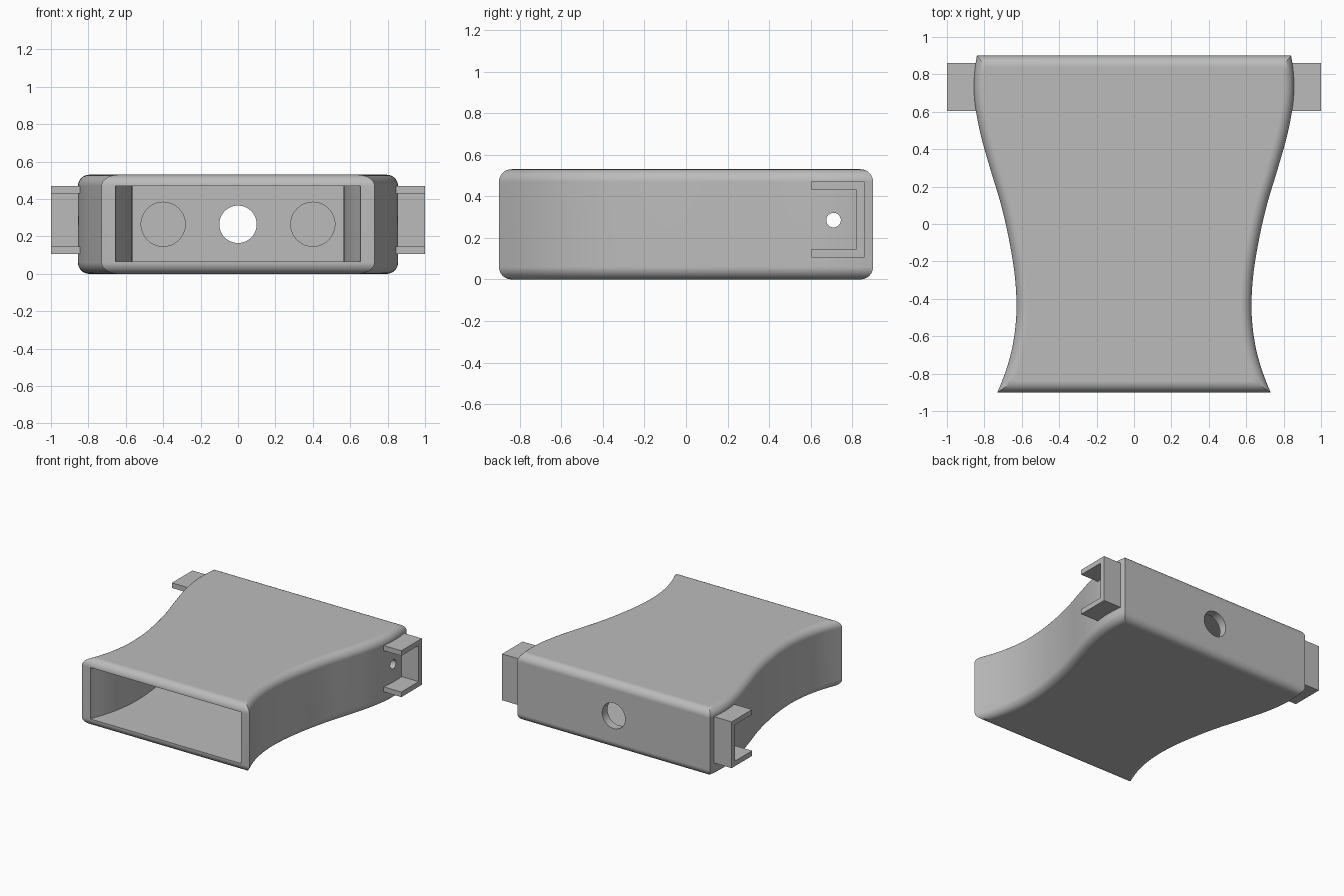
import bpy, bmesh, math
from mathutils import Matrix

old = bpy.data.objects.get("Cube")
if old:
    bpy.data.objects.remove(old, do_unlink=True)

HEIGHT, HALF_LEN, FILLET, WALL = 0.53, 0.9, 0.06, 0.065
MID = HEIGHT / 2
# Half widths of the waisted outline, every 0.2 along y (one extra at each end)
WIDTHS = [0.83, 0.73, 0.66, 0.63, 0.635, 0.665, 0.71, 0.77, 0.825, 0.855, 0.84, 0.78]

grey = bpy.data.materials.new("plain grey")
grey.use_nodes = True
grey.diffuse_color = (0.5, 0.5, 0.5, 1)
grey.node_tree.nodes["Principled BSDF"].inputs["Base Color"].default_value = (0.5, 0.5, 0.5, 1)


def half_width(y, inset):
    """Smooth outline half width at y, moved inward by inset."""
    t = (max(-HALF_LEN, min(HALF_LEN, y)) + HALF_LEN) / 0.2
    i = min(int(t), len(WIDTHS) - 4)
    t -= i
    a, b, c, d = WIDTHS[i:i + 4]
    k1, k2, k3 = (c - a) / 2, a - 2.5 * b + 2 * c - d / 2, (d - a) / 2 + 1.5 * (b - c)
    slope = (k1 + 2 * k2 * t + 3 * k3 * t * t) / 0.2
    return b + k1 * t + k2 * t * t + k3 * t ** 3 - inset * math.hypot(1, slope)


def make_object(name, bm):
    bmesh.ops.recalc_face_normals(bm, faces=bm.faces)
    mesh = bpy.data.meshes.new(name)
    bm.to_mesh(mesh)
    bm.free()
    mesh.materials.append(grey)
    obj = bpy.data.objects.new(name, mesh)
    bpy.context.collection.objects.link(obj)
    return obj


def waisted_solid(name, layers, y0, y1, steps=48):
    """Stack outlines; each layer is (inset, z, end trim)."""
    bm = bmesh.new()
    rings = []
    for inset, z, trim in layers:
        ys = [y0 + trim + (y1 - y0 - 2 * trim) * i / steps for i in range(steps + 1)]
        right = [(half_width(y, inset), y, z) for y in ys]
        left = [(-x, y, z) for x, y, z in reversed(right)]
        rings.append([bm.verts.new(p) for p in right + left])
    for low, high in zip(rings, rings[1:]):
        for i in range(len(low)):
            j = (i + 1) % len(low)
            bm.faces.new((low[i], low[j], high[j], high[i]))
    bm.faces.new(rings[0])
    bm.faces.new(rings[-1])
    return make_object(name, bm)


def cylinder(name, radius, length, axis, centre):
    bm = bmesh.new()
    turn = Matrix.Rotation(math.pi / 2, 4, axis)
    bmesh.ops.create_cone(bm, cap_ends=True, segments=48, radius1=radius, radius2=radius,
                          depth=length, matrix=Matrix.Translation(centre) @ turn)
    return make_object(name, bm)


# Shell with rounded top and bottom rims
arc = [i * math.pi / 16 for i in range(9)]
bottom = [(FILLET * (1 - math.sin(a)), FILLET * (1 - math.cos(a))) for a in arc]
layers = [(d, z, d) for d, z in bottom] + [(d, HEIGHT - z, d) for d, z in reversed(bottom)]
shell = waisted_solid("shell", layers, -HALF_LEN, HALF_LEN)

# Cavity, back opening, round recesses and side pin holes
cutters = [
    waisted_solid("cavity_cutter", [(WALL, WALL, 0), (WALL, 0.47, 0)], -1.0, HALF_LEN - WALL),
    cylinder("back_hole_cutter", 0.1, 0.4, 'X', (0, 0.9, MID)),
    cylinder("pin_hole_cutter", 0.035, 2.4, 'Y', (0, 0.71, 0.285)),
]
for side in (-1, 1):
    cutters.append(cylinder("recess_cutter", 0.118, 0.1, 'X', (side * 0.4, 0.815, MID)))
for cutter in cutters:
    cutter.hide_render = True
    mod = shell.modifiers.new(cutter.name, 'BOOLEAN')
    mod.operation, mod.solver, mod.object = 'DIFFERENCE', 'EXACT', cutter

# Bake the cuts and drop the cutters
graph = bpy.context.evaluated_depsgraph_get()
baked = bpy.data.meshes.new_from_object(shell.evaluated_get(graph))
shell.modifiers.clear()
shell.data = baked
for cutter in cutters:
    bpy.data.objects.remove(cutter, do_unlink=True)

for obj in bpy.context.selected_objects:
    obj.select_set(False)
shell.select_set(True)
bpy.context.view_layer.objects.active = shell
bpy.ops.object.shade_smooth_by_angle(angle=math.radians(30))
weighted = shell.modifiers.new("even shading", 'WEIGHTED_NORMAL')
weighted.keep_sharp = True

# Channel brackets on both sides, open to the front
y0, y1, z0, z1, t = 0.605, 0.86, 0.105, 0.47, 0.04
channel = [(y0, z0), (y1, z0), (y1, z1), (y0, z1),
           (y0, z1 - t), (y1 - t, z1 - t), (y1 - t, z0 + t), (y0, z0 + t)]
for name, side in (("left_bracket", 1), ("right_bracket", -1)):
    bm = bmesh.new()
    face = bm.faces.new([bm.verts.new((side * 0.82, y, z)) for y, z in channel])
    out = bmesh.ops.extrude_face_region(bm, geom=[face], use_keep_orig=True)
    moved = [v for v in out["geom"] if isinstance(v, bmesh.types.BMVert)]
    bmesh.ops.translate(bm, verts=moved, vec=(side * 0.18, 0, 0))
    make_object(name, bm)
